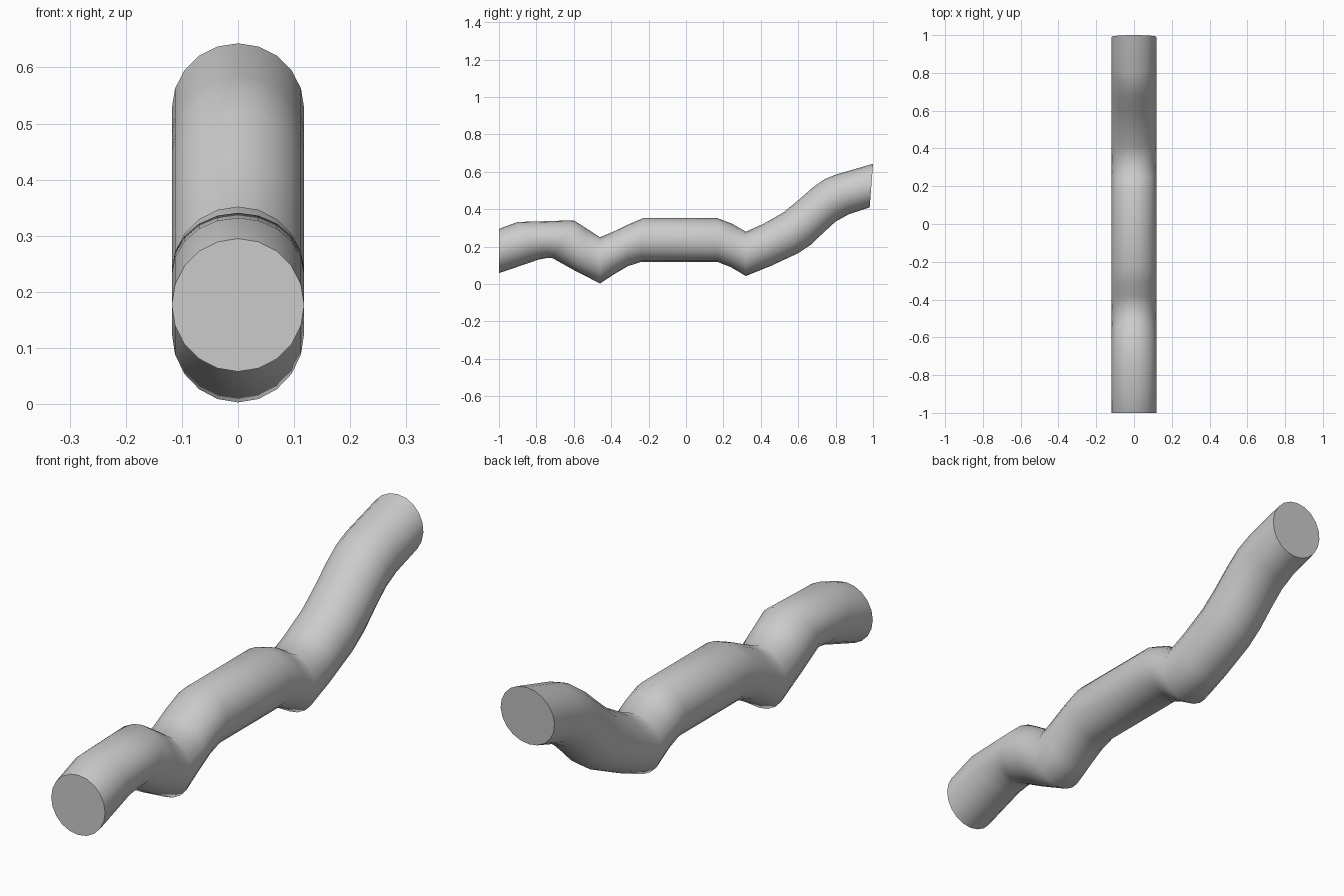
import bpy, bmesh, math
from mathutils import Vector

if "Cube" in bpy.data.objects:
    bpy.data.objects.remove(bpy.data.objects["Cube"])

SIDES, RADIUS = 20, 0.118

# Rings along the bent tube: (top y, top z, bottom y, bottom z)
rings = [
    (-1.00, 0.295, -1.00, 0.058), (-0.90, 0.332, -0.79, 0.130),
    (-0.75, 0.336, -0.74, 0.140), (-0.60, 0.341, -0.715, 0.139),
    (-0.53, 0.296, -0.60, 0.075), (-0.46, 0.250, -0.46, 0.003),
    (-0.38, 0.284, -0.38, 0.055), (-0.31, 0.318, -0.31, 0.096),
    (-0.23, 0.352, -0.24, 0.118), (0.17, 0.352, 0.17, 0.118),
    (0.245, 0.323, 0.24, 0.090), (0.32, 0.280, 0.32, 0.043),
    (0.41, 0.320, 0.45, 0.095), (0.52, 0.382, 0.60, 0.165),
    (0.60, 0.448, 0.67, 0.212), (0.68, 0.518, 0.735, 0.275),
    (0.74, 0.560, 0.80, 0.334), (0.80, 0.585, 0.87, 0.373),
    (1.00, 0.643, 0.982, 0.410),
]

bm = bmesh.new()
loops = []
for ty, tz, by, bz in rings:
    top, bottom = Vector((0, ty, tz)), Vector((0, by, bz))
    mid, half = (top + bottom) / 2, (top - bottom) / 2
    loop = []
    for i in range(SIDES):
        a = 2 * math.pi * i / SIDES
        loop.append(bm.verts.new(mid + half * math.cos(a) + Vector((RADIUS * math.sin(a), 0, 0))))
    loops.append(loop)

# Tube wall
for a, b in zip(loops, loops[1:]):
    for i in range(SIDES):
        j = (i + 1) % SIDES
        bm.faces.new((a[i], a[j], b[j], b[i]))

# Flat end caps
bm.faces.new(loops[0])
bm.faces.new(loops[-1])
bmesh.ops.recalc_face_normals(bm, faces=bm.faces)

mesh = bpy.data.meshes.new("bent_tube")
bm.to_mesh(mesh)
bm.free()
tube = bpy.data.objects.new("bent_tube", mesh)
bpy.context.collection.objects.link(tube)
bpy.context.view_layer.objects.active = tube
tube.select_set(True)
bpy.ops.object.shade_smooth_by_angle(angle=math.radians(62))
